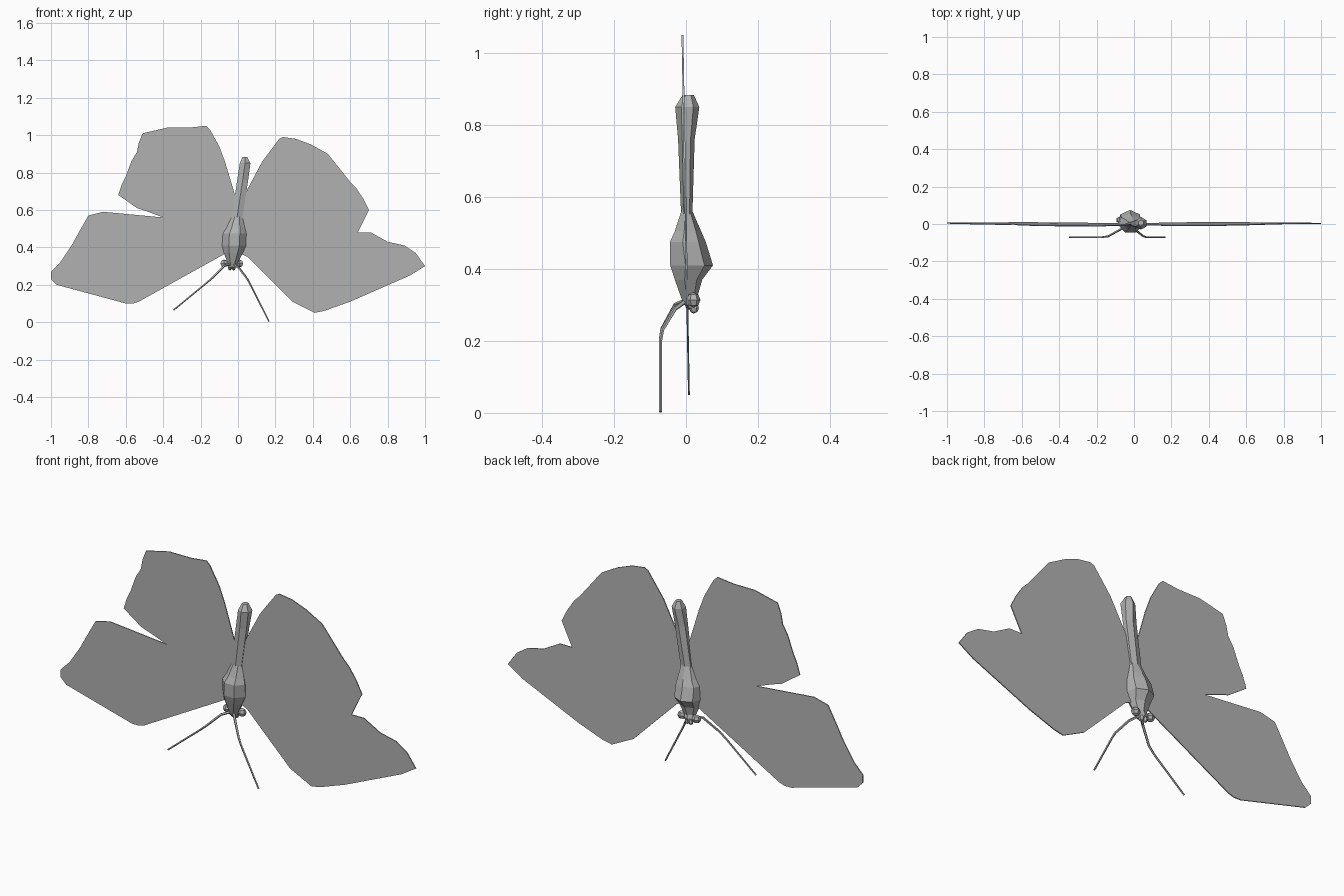
import bpy
import bmesh
from math import cos, sin, pi
from mathutils import Vector

default_cube = bpy.data.objects.get("Cube")
if default_cube:
    bpy.data.objects.remove(default_cube, do_unlink=True)

# One plain grey for everything
GREY = (0.45, 0.45, 0.45, 1)
grey = bpy.data.materials.new("plain_grey")
grey.use_nodes = True
grey.diffuse_color = GREY
grey.node_tree.nodes["Principled BSDF"].inputs["Base Color"].default_value = GREY


def finish(bm, name):
    """Turn a bmesh into a flat shaded, grey object."""
    bmesh.ops.recalc_face_normals(bm, faces=bm.faces)
    mesh = bpy.data.meshes.new(name)
    bm.to_mesh(mesh)
    bm.free()
    mesh.materials.append(grey)
    part = bpy.data.objects.new(name, mesh)
    bpy.context.collection.objects.link(part)
    return part


def bridge_rings(bm, rings):
    """Skin a list of equal vertex rings and cap both ends."""
    sides = len(rings[0])
    for lower, upper in zip(rings, rings[1:]):
        for i in range(sides):
            j = (i + 1) % sides
            bm.faces.new((lower[i], lower[j], upper[j], upper[i]))
    bm.faces.new(rings[0])
    bm.faces.new(rings[-1])


def loft(name, sections, sides):
    """Each section is height, centre x, half width, front y, back y."""
    bm = bmesh.new()
    rings = []
    for height, centre, half_width, front, back in sections:
        middle, depth = (front + back) / 2, (back - front) / 2
        ring = []
        for i in range(sides):
            angle = 2 * pi * i / sides + pi / 2
            ring.append(bm.verts.new((centre + half_width * cos(angle),
                                      middle + depth * sin(angle), height)))
        rings.append(ring)
    bridge_rings(bm, rings)
    return finish(bm, name)


def tube(name, path, radius, sides=5):
    """Thin faceted feeler that tapers slightly along its path."""
    bm = bmesh.new()
    points = [Vector(p) for p in path]
    rings = []
    for n, point in enumerate(points):
        before = points[max(n - 1, 0)]
        after = points[min(n + 1, len(points) - 1)]
        direction = (after - before).normalized()
        across = direction.cross(Vector((0, 1, 0))).normalized()
        up = direction.cross(across)
        size = radius * (1 - 0.1 * n)
        rings.append([bm.verts.new(point + size * (across * cos(2 * pi * i / sides)
                                                   + up * sin(2 * pi * i / sides)))
                      for i in range(sides)])
    bridge_rings(bm, rings)
    return finish(bm, name)


def ball(name, centre, size):
    """Low-poly bead, scaled per axis."""
    bm = bmesh.new()
    bmesh.ops.create_uvsphere(bm, u_segments=6, v_segments=4, radius=1)
    bmesh.ops.scale(bm, verts=bm.verts, vec=size)
    bmesh.ops.translate(bm, verts=bm.verts, vec=centre)
    return finish(bm, name)


def wing(name, outline, thickness=0.005):
    """Thin sheet, leaning slightly forward towards its top edge."""
    bm = bmesh.new()
    sheet = bm.faces.new([bm.verts.new((x, 0.009 - 0.018 * z - thickness / 2, z))
                          for x, z in outline])
    extruded = bmesh.ops.extrude_face_region(bm, geom=[sheet], use_keep_orig=True)
    moved = [v for v in extruded["geom"] if isinstance(v, bmesh.types.BMVert)]
    bmesh.ops.translate(bm, verts=moved, vec=(0, thickness, 0))
    return finish(bm, name)


# Wings, with ragged outer edges that differ between the two sides
wing("right_wing", [
    (-.01, .66), (-.07, .86), (-.1, .94), (-.15, 1.03), (-.17, 1.05),
    (-.26, 1.04), (-.38, 1.04), (-.51, 1.01), (-.53, .96), (-.54, .91),
    (-.57, .86), (-.6, .78), (-.62, .74), (-.64, .68), (-.54, .61),
    (-.48, .59), (-.4, .56), (-.72, .59), (-.8, .57), (-.84, .5),
    (-.89, .41), (-.95, .32), (-1, .27), (-1, .23), (-.97, .2),
    (-.6, .1), (-.56, .1), (-.53, .11), (-.08, .36), (-.02, .4)])
wing("left_wing", [
    (.01, .6), (.05, .71), (.13, .86), (.22, .98), (.24, .99),
    (.31, .98), (.39, .95), (.48, .9), (.56, .8), (.6, .75),
    (.63, .72), (.67, .66), (.7, .6), (.68, .56), (.64, .48),
    (.71, .48), (.8, .43), (.89, .41), (.95, .37), (1, .3),
    (.92, .25), (.76, .18), (.6, .11), (.46, .06), (.41, .05),
    (.37, .07), (.29, .11), (.22, .18), (.05, .35), (-.02, .38)])

# Abdomen: slender, swelling towards its tip
loft("abdomen", [
    (.48, -.01, .03, -.02, .02), (.56, -.005, .033, -.014, .018),
    (.76, .025, .034, -.022, .024), (.85, .038, .033, -.03, .037),
    (.883, .037, .015, -.01, .022)], 6)

# Thorax: faceted, with a hump on the back
loft("thorax", [
    (.3, -.03, .02, -.008, .025), (.37, -.025, .052, -.035, .045),
    (.41, -.021, .066, -.05, .075), (.475, -.018, .064, -.05, .055),
    (.505, -.012, .05, -.035, .042), (.565, -.005, .03, -.013, .016)], 7)

# Head, paired eyes and mouthparts
ball("head", (-.032, .015, .312), (.034, .022, .028))
for side, offset in (("right", -1), ("left", 1)):
    ball(side + "_eye", (-.033 + .041 * offset, .021, .314), (.023, .019, .021))
    ball(side + "_mouthpart", (-.033 + .01 * offset, .022, .292), (.012, .014, .016))

# Antennae: sweep forward from the head, then hang down
tube("right_antenna", [(-.04, 0, .312), (-.075, -.03, .3), (-.14, -.066, .235),
                       (-.175, -.071, .205), (-.345, -.071, .065)], .007)
tube("left_antenna", [(-.025, 0, .312), (.005, -.03, .29), (.05, -.066, .23),
                      (.066, -.071, .2), (.166, -.071, .003)], .007)
